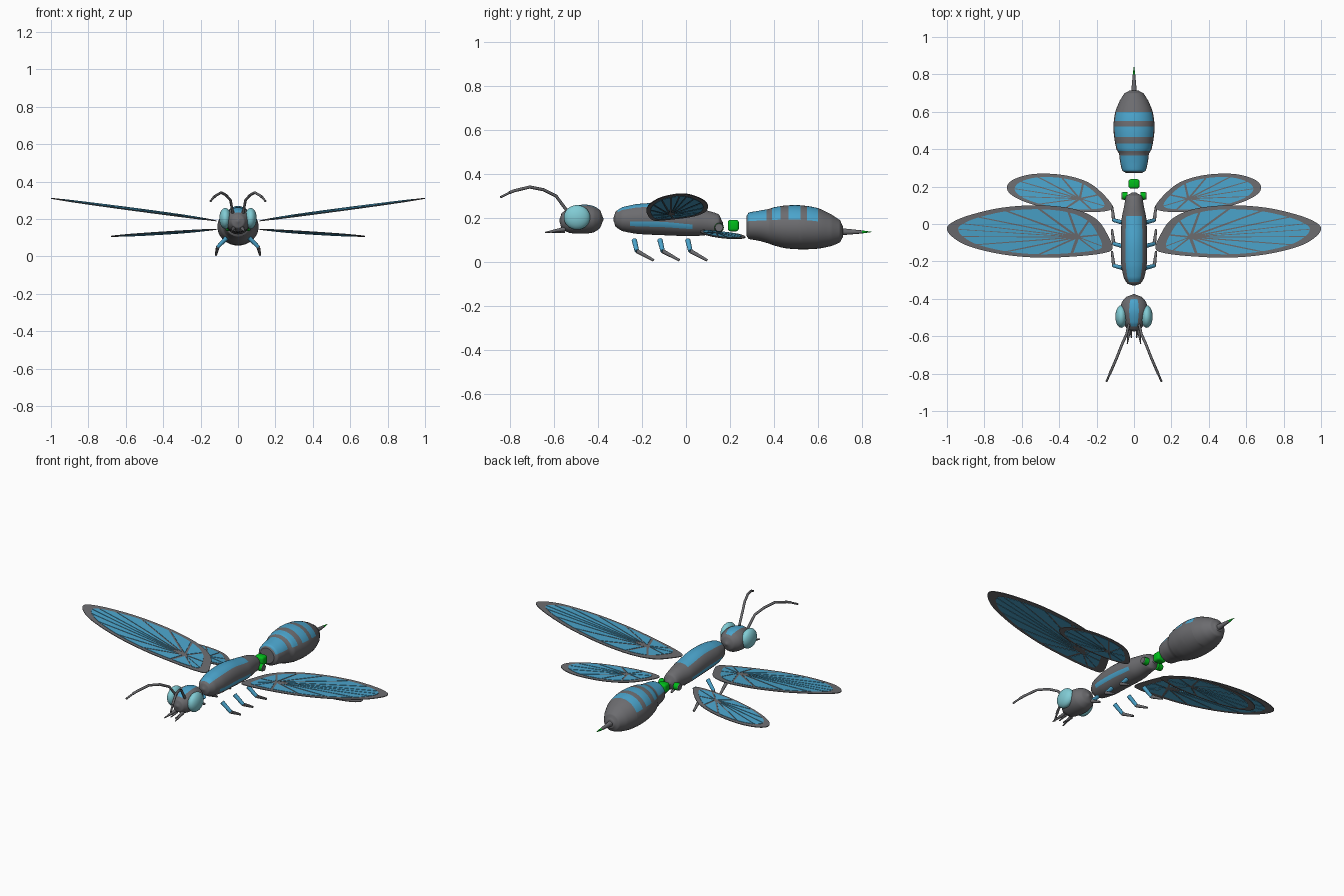
import bpy, bmesh, math
from mathutils import Vector

if "Cube" in bpy.data.objects:
    bpy.data.objects.remove(bpy.data.objects["Cube"], do_unlink=True)


def material(name, rgb):
    m = bpy.data.materials.new(name)
    m.use_nodes = True
    m.diffuse_color = (*rgb, 1)
    m.node_tree.nodes["Principled BSDF"].inputs["Base Color"].default_value = (*rgb, 1)
    return m


GREY = material("shell_grey", (0.15, 0.15, 0.16))
BLUE = material("sky_blue", (0.07, 0.37, 0.6))
EYE = material("pale_cyan", (0.22, 0.6, 0.66))
GREEN = material("bright_green", (0.0, 0.5, 0.01))


def finish(name, bm, mats, smooth=True):
    bmesh.ops.recalc_face_normals(bm, faces=bm.faces)
    for f in bm.faces:
        f.smooth = smooth
    me = bpy.data.meshes.new(name)
    bm.to_mesh(me)
    bm.free()
    for m in mats:
        me.materials.append(m)
    ob = bpy.data.objects.new(name, me)
    bpy.context.collection.objects.link(ob)
    if smooth:
        bpy.context.view_layer.objects.active = ob
        bpy.ops.object.select_all(action='DESELECT')
        ob.select_set(True)
        bpy.ops.object.shade_smooth_by_angle(angle=math.radians(40))
    return ob


def catmull(a, b, c, d, t):
    return 0.5 * (2 * b + (c - a) * t + (2 * a - 5 * b + 4 * c - d) * t * t
                  + (3 * b - a - 3 * c + d) * t ** 3)


def loft(name, stations, rule, segs=36, steps=6, cuts=()):
    """Elliptic rings along y from (y, centre z, half width, half height)."""
    st = [Vector(s) for s in stations]
    rows = []
    for i in range(len(st) - 1):
        p = [st[max(0, min(len(st) - 1, i + k))] for k in (-1, 0, 1, 2)]
        for j in range(steps):
            r = catmull(*p, j / steps)
            r[0] = st[i][0] + (st[i + 1][0] - st[i][0]) * j / steps
            rows.append(r)
    rows.append(st[-1])
    # extra rings where a colour band starts or ends
    for y in cuts:
        for a, b in zip(rows, rows[1:]):
            if a[0] < y < b[0]:
                rows.append(a.lerp(b, (y - a[0]) / (b[0] - a[0])))
                break
        rows.sort(key=lambda r: r[0])
    bm = bmesh.new()
    rings = []
    for y, z, w, h in rows:
        rings.append([bm.verts.new((w * math.sin(a), y, z + h * math.cos(a)))
                      for a in (2 * math.pi * k / segs for k in range(segs))])
    for r, q in zip(rings, rings[1:]):
        for k in range(segs):
            n = (k + 1) % segs
            f = bm.faces.new((r[k], r[n], q[n], q[k]))
            deg = (k + 0.5) * 360 / segs
            f.material_index = int(rule((r[k].co.y + q[k].co.y) / 2, min(deg, 360 - deg)))
    bm.faces.new(rings[0])
    bm.faces.new(rings[-1])
    return finish(name, bm, (GREY, BLUE))


def rod(name, a, b, r1, r2, mat, segs=10):
    a, b = Vector(a), Vector(b)
    bm = bmesh.new()
    bmesh.ops.create_cone(bm, cap_ends=True, segments=segs, radius1=r1, radius2=r2,
                          depth=(b - a).length)
    q = Vector((0, 0, 1)).rotation_difference(b - a)
    for v in bm.verts:
        v.co = q @ v.co + (a + b) / 2
    return finish(name, bm, (mat,))


# Head with a crown stripe
loft("head", [(-.575, .188, .006, .006), (-.565, .187, .034, .035), (-.53, .19, .058, .057),
              (-.47, .195, .075, .066), (-.42, .195, .066, .06), (-.39, .195, .042, .04),
              (-.375, .195, .005, .005)],
     lambda y, d: -.55 < y < -.4 and d < 20)

# Thorax with a back saddle and a low side stripe
loft("thorax", [(-.33, .195, .006, .006), (-.32, .195, .034, .034), (-.29, .195, .054, .054),
                (-.22, .196, .068, .068), (-.1, .195, .07, .073), (.03, .182, .066, .064),
                (.1, .178, .052, .055), (.15, .172, .042, .044), (.168, .168, .012, .012)],
     lambda y, d: (-.31 < y < .04 and d < 40) or (-.25 < y < .03 and 100 < d < 120))

# Abdomen with bands over the top
bands = [(.28, .365), (.39, .43), (.465, .52), (.55, .6)]
loft("abdomen", [(.274, .165, .045, .045), (.285, .165, .063, .06), (.33, .165, .074, .068),
                 (.375, .163, .08, .078), (.4, .162, .094, .087), (.45, .16, .104, .097),
                 (.52, .158, .11, .1), (.6, .153, .1, .092), (.66, .145, .076, .072),
                 (.7, .14, .05, .05), (.713, .138, .025, .025)],
     lambda y, d: d < 66 and any(a < y < b for a, b in bands),
     cuts=[y for band in bands for y in band])

# Stinger
rod("stinger", (0, .705, .138), (0, .8, .137), .016, .007, GREY)
rod("stinger_tip", (0, .8, .137), (0, .842, .137), .007, .001, GREEN)

# Waist bead: a rounded block
bm = bmesh.new()
bmesh.ops.create_cube(bm, size=1)
for v in bm.verts:
    v.co = Vector((v.co.x * .058, v.co.y * .05, v.co.z * .052)) + Vector((0, .215, .166))
bmesh.ops.bevel(bm, geom=bm.edges[:], offset=.012, segments=3, affect='EDGES', profile=.5)
finish("waist_bead", bm, (GREEN,))


def smooth_loop(pts, n=6):
    p = [Vector(q) for q in pts]
    m = len(p)
    return [catmull(p[i - 1], p[i], p[(i + 1) % m], p[(i + 2) % m], j / n)
            for i in range(m) for j in range(n)]


def slab(bm, pts, plane, s, thick):
    """Thin plate over a flat outline lying in a sloping plane."""
    layers = [[bm.verts.new((s * p.x, p.y, plane(p) + dz)) for p in pts]
              for dz in (-thick / 2, thick / 2)]
    low, top = layers
    bm.faces.new(low[::-1])
    bm.faces.new(top)
    for i in range(len(pts)):
        j = (i + 1) % len(pts)
        bm.faces.new((low[i], low[j], top[j], top[i]))


def wing(name, outline, centre, shrink, hub, plane, s):
    loop = smooth_loop(outline)
    bm = bmesh.new()
    slab(bm, loop, plane, s, .004)
    finish(name, bm, (GREY,), False)
    # blue cells fan out from the hub, leaving veins between them
    c, hub = Vector(centre), Vector(hub)
    inner = [Vector((c.x + (p.x - c.x) * shrink[0], c.y + (p.y - c.y) * shrink[1])) for p in loop]
    n = len(inner)
    bm = bmesh.new()
    for k in range(0, n, 6):
        cell = [inner[(k + j) % n] for j in range(7)]
        cell[0] = cell[0].lerp(cell[1], .3)
        cell[-1] = cell[-1].lerp(cell[-2], .3)
        apex = hub.lerp(cell[3], .12)
        slab(bm, [apex] + cell, plane, s, .008)
    finish(name + "_cells", bm, (BLUE,), False)


FORE = [(.115, -.13), (.14, -.06), (.2, .025), (.32, .08), (.5, .1), (.7, .088), (.87, .05),
        (.97, .01), (1, -.025), (.97, -.07), (.88, -.12), (.7, -.163), (.5, -.18),
        (.3, -.172), (.16, -.155)]
HIND = [(.115, .085), (.16, .155), (.25, .225), (.38, .262), (.53, .268), (.64, .24),
        (.68, .195), (.64, .145), (.52, .098), (.36, .07), (.2, .064)]

for s, side in ((1, "left"), (-1, "right")):
    wing(side + "_fore_wing", FORE, (.54, -.05), (.87, .86), (.3, -.07),
         lambda p: .19 + .132 * (p.x - .12) + .04 * (p.y + .13), s)
    wing(side + "_hind_wing", HIND, (.4, .155), (.85, .84), (.29, .135),
         lambda p: .145 - .055 * (p.x - .12) - .06 * (p.y - .08), s)

    # Large side eye
    bm = bmesh.new()
    bmesh.ops.create_uvsphere(bm, u_segments=24, v_segments=16, radius=1)
    for v in bm.verts:
        v.co = Vector((v.co.x * .032 + s * .068, v.co.y * .06 - .495, v.co.z * .056 + .203))
    finish(side + "_eye", bm, (EYE,))

    # Hind wing joint: green plug with a grey cap
    rod(side + "_joint", (s * .034, .15, .157), (s * .062, .15, .157), .022, .02, GREEN, 12)
    rod(side + "_joint_cap", (s * .062, .15, .157), (s * .066, .15, .157), .02, .018, GREY, 12)

    # Legs
    for y, pos in ((-.235, "front"), (-.118, "middle"), (.008, "rear")):
        knee = (s * .108, y + .012, .05)
        tag = f"{side}_{pos}_"
        rod(tag + "thigh", (s * .06, y, .1), knee, .012, .01, BLUE)
        rod(tag + "shin", knee, (s * .118, y + .088, .008), .01, .006, GREY)

    # Mandible pair
    rod(side + "_mandible", (s * .022, -.55, .15), (s * .036, -.64, .134), .011, .003, GREY)
    rod(side + "_inner_mandible", (s * .02, -.55, .14), (s * .014, -.61, .134), .009, .003, GREY)

    # Curved antenna with a blue tip
    cu = bpy.data.curves.new(side + "_antenna", 'CURVE')
    cu.dimensions = '3D'
    cu.bevel_depth = .006
    cu.bevel_resolution = 2
    cu.use_fill_caps = True
    path = [(.028, -.54, .232), (.04, -.59, .3), (.065, -.645, .328), (.09, -.71, .341),
            (.12, -.78, .324), (.13, -.802, .315), (.147, -.842, .295)]
    for i, (pts, width) in enumerate(((path[:-1], 1.2), (path[-2:], .9))):
        sp = cu.splines.new('POLY')
        sp.points.add(len(pts) - 1)
        for p, (x, y, z) in zip(sp.points, pts):
            p.co = (s * x, y, z, 1)
            p.radius = width
        sp.material_index = i
    cu.materials.append(GREY)
    cu.materials.append(BLUE)
    bpy.context.collection.objects.link(bpy.data.objects.new(side + "_antenna", cu))
